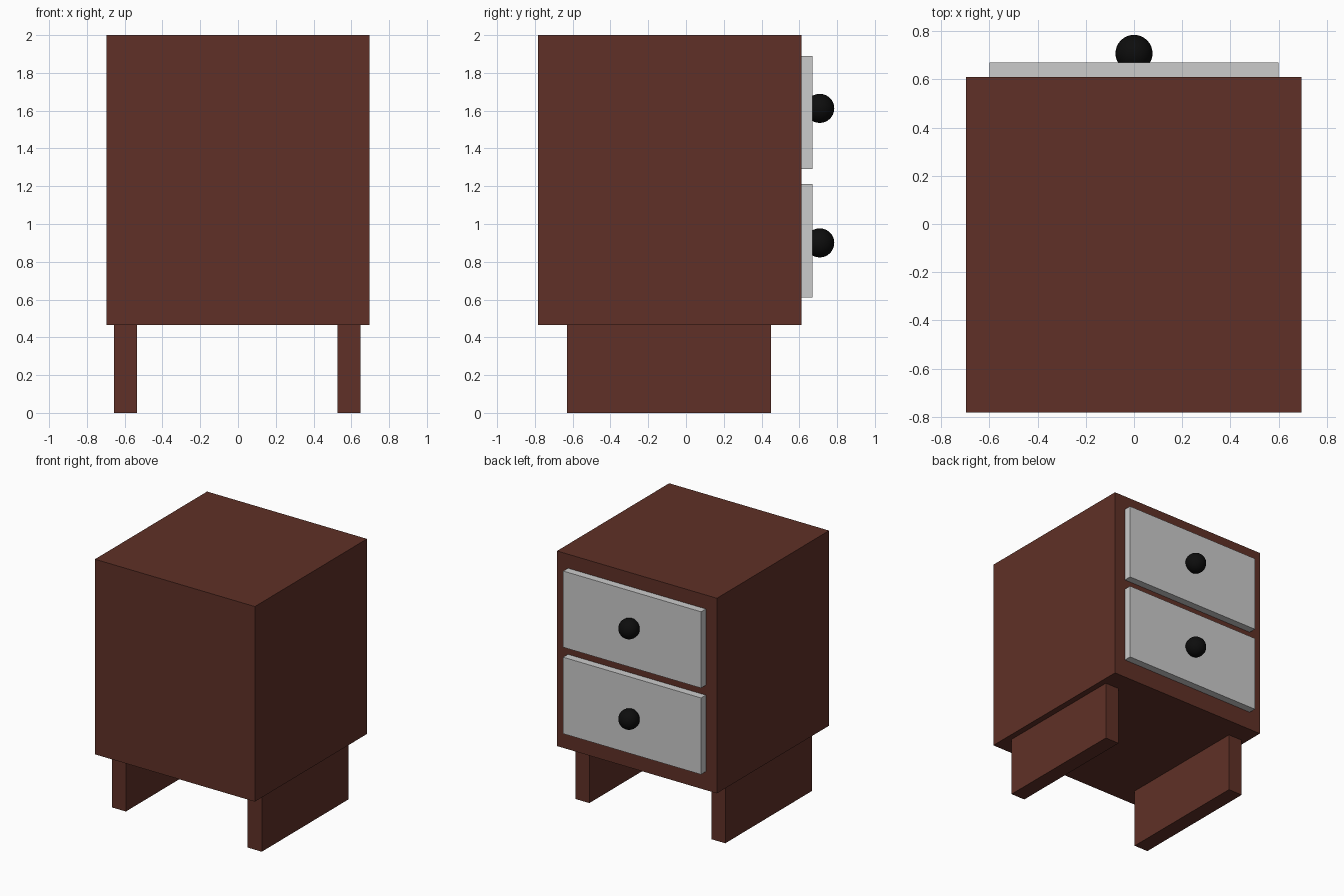
import bpy

if "Cube" in bpy.data.objects:
    bpy.data.objects.remove(bpy.data.objects["Cube"])


def material(name, color):
    mat = bpy.data.materials.new(name)
    mat.diffuse_color = (*color, 1)
    mat.use_nodes = True
    mat.node_tree.nodes["Principled BSDF"].inputs["Base Color"].default_value = mat.diffuse_color
    return mat


def box(name, x, y, z, mat=None):
    """Box spanning the given (min, max) range on each axis."""
    spans = (x, y, z)
    bpy.ops.mesh.primitive_cube_add(size=1, location=[(a + b) / 2 for a, b in spans])
    ob = bpy.context.object
    ob.name = name
    ob.scale = [b - a for a, b in spans]
    bpy.ops.object.transform_apply(location=False, rotation=False, scale=True)
    if mat:
        ob.data.materials.append(mat)
    return ob


def knob(name, z, mat):
    bpy.ops.mesh.primitive_uv_sphere_add(segments=32, ring_count=16, radius=0.077,
                                         location=(0, 0.708, z))
    ob = bpy.context.object
    ob.name = name
    ob.data.materials.append(mat)
    bpy.ops.object.shade_smooth()


wood = material("dark_wood", (0.115, 0.03, 0.02))
black = material("black_knob", (0.004, 0.004, 0.004))

# Cabinet body
box("cabinet_body", (-0.697, 0.695), (-0.783, 0.611), (0.465, 2.0), wood)

# Slab legs
for side, x in (("left", (-0.657, -0.535)), ("right", (0.526, 0.648))):
    box(f"{side}_leg", x, (-0.63, 0.45), (0, 0.465), wood)

# Drawer fronts with round knobs
for level, z, knob_z in (("lower", (0.61, 1.212), 0.90), ("upper", (1.29, 1.89), 1.612)):
    box(f"{level}_drawer_front", (-0.6, 0.6), (0.611, 0.67), z)
    knob(f"{level}_drawer_knob", knob_z, black)
